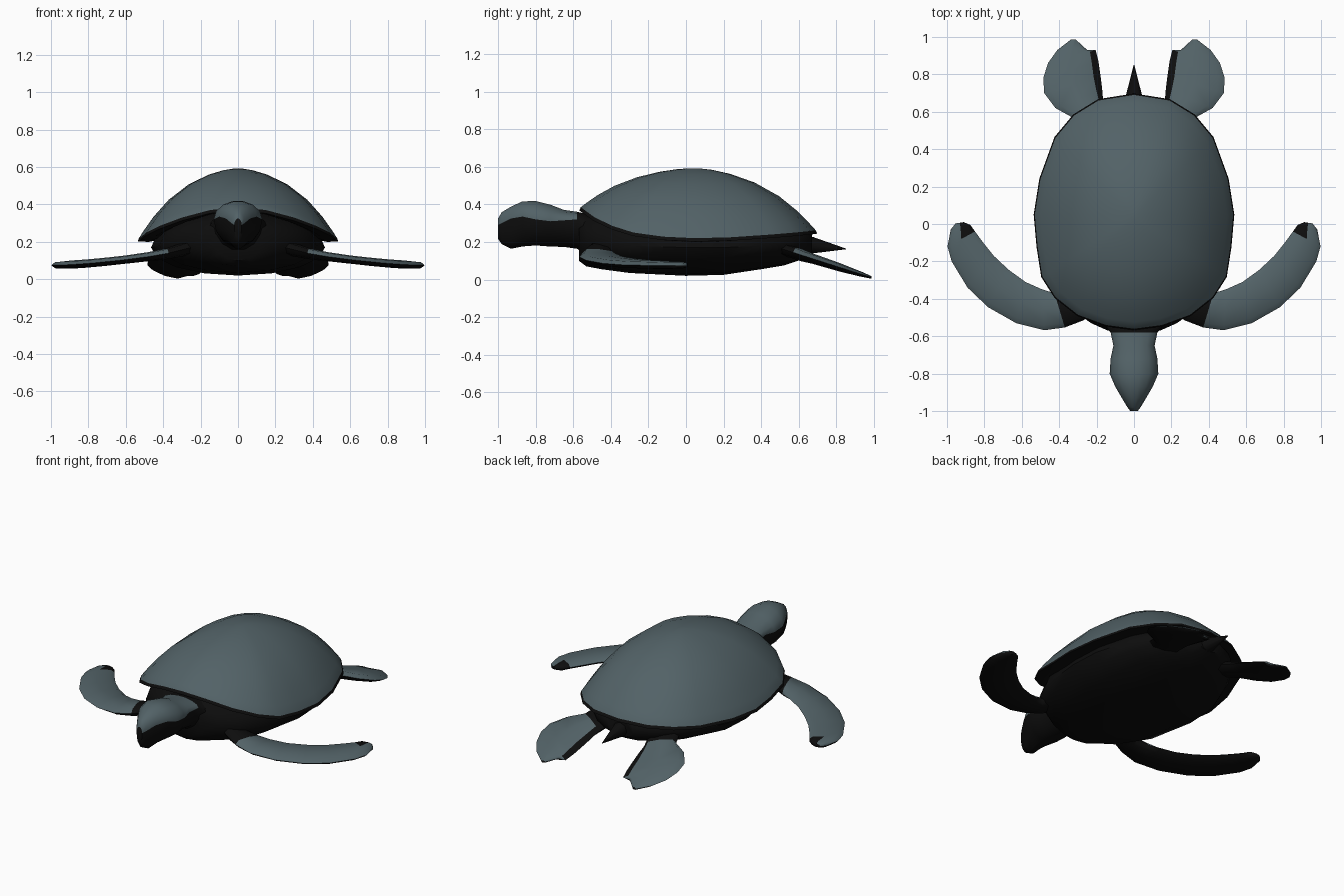
import bpy, bmesh, math

if "Cube" in bpy.data.objects:
    bpy.data.objects.remove(bpy.data.objects["Cube"])


def material(name, rgb):
    m = bpy.data.materials.new(name)
    m.diffuse_color = (*rgb, 1)
    m.use_nodes = True
    m.node_tree.nodes["Principled BSDF"].inputs["Base Color"].default_value = m.diffuse_color
    return m


TEAL = material("slate_teal", (0.085, 0.122, 0.135))
BLACK = material("near_black", (0.004, 0.004, 0.004))


def loft(name, rings, is_black, angle=50, caps=(True, True)):
    """Skin closed rings of points; is_black(centre, normal, band) picks the colour."""
    bm = bmesh.new()
    vs = [[bm.verts.new(p) for p in r] for r in rings]
    band = bm.faces.layers.int.new("band")
    n = len(rings[0])
    for i in range(len(vs) - 1):
        for j in range(n):
            k = (j + 1) % n
            f = bm.faces.new((vs[i][j], vs[i][k], vs[i + 1][k], vs[i + 1][j]))
            f[band] = i
    for ring, wanted, b in ((vs[0], caps[0], 0), (vs[-1], caps[1], len(vs) - 2)):
        if wanted:
            f = bm.faces.new(ring)
            f[band] = b
    bmesh.ops.recalc_face_normals(bm, faces=bm.faces)
    bm.normal_update()
    for f in bm.faces:
        f.material_index = int(is_black(f.calc_center_median(), f.normal, f[band]))
    me = bpy.data.meshes.new(name)
    bm.to_mesh(me)
    bm.free()
    me.materials.append(TEAL)
    me.materials.append(BLACK)
    ob = bpy.data.objects.new(name, me)
    bpy.context.collection.objects.link(ob)
    bpy.ops.object.select_all(action='DESELECT')
    ob.select_set(True)
    bpy.context.view_layer.objects.active = ob
    bpy.ops.object.shade_smooth_by_angle(angle=math.radians(angle))
    return ob


def oval(y, w, bottom, middle, top, n=16):
    """Cross-section across the body with separate upper and lower heights."""
    pts = []
    for i in range(n):
        a = 2 * math.pi * i / n
        s = math.sin(a)
        pts.append((w * math.cos(a), y, middle + s * ((top - middle) if s > 0 else (middle - bottom))))
    return pts


# Shell: half outline of the rim (x, y, z), mirrored, then domed towards the apex
half = [(0, -.56, .385), (.15, -.54, .37), (.30, -.485, .33), (.42, -.39, .285),
        (.49, -.28, .25), (.515, -.12, .228), (.53, .05, .22), (.50, .24, .225),
        (.42, .46, .24), (.32, .58, .25), (.19, .66, .258), (0, .69, .262)]
rim = half + [(-x, y, z) for x, y, z in half[-2:0:-1]]
APEX_Y, APEX_Z = .04, .592
dome = [(.04, 1), (.15, .975), (.3, .91), (.5, .77), (.7, .55), (.85, .31), (.94, .13), (1, 0)]
rings = [[(x * s, APEX_Y + (y - APEX_Y) * s, z + (APEX_Z - z) * h) for x, y, z in rim]
         for s, h in dome]
# Dark lip and underside of the shell
for s, drop in ((1.012, .018), (.9, .02), (.65, -.02)):
    rings.append([(x * s, APEX_Y + (y - APEX_Y) * s, z - drop) for x, y, z in rim])
loft("shell", rings, lambda c, n, b: b >= len(dome) - 1, caps=(True, False))

# Body and belly: y, half width, bottom, middle, top
body = [(-.57, .14, .10, .23, .33), (-.53, .23, .07, .21, .345), (-.45, .34, .055, .2, .36),
        (-.3, .42, .035, .18, .38), (0, .465, .02, .17, .37), (.2, .455, .025, .17, .36),
        (.4, .38, .055, .18, .34), (.52, .31, .075, .19, .31), (.61, .22, .105, .2, .27),
        (.67, .10, .14, .2, .245)]
loft("body", [oval(*r) for r in body], lambda c, n, b: True)

# Head and neck, with a lighter cap on top of the head
head = [(-1, .02, .215, .29, .325), (-.98, .035, .185, .30, .36), (-.93, .065, .16, .325, .39),
        (-.87, .10, .172, .335, .418), (-.8, .13, .178, .32, .42), (-.72, .125, .172, .31, .40),
        (-.65, .11, .17, .315, .372), (-.58, .125, .16, .32, .362), (-.53, .165, .13, .27, .35),
        (-.42, .2, .12, .26, .35)]
loft("head", [oval(*r, n=14) for r in head],
     lambda c, n, b: c.y > -.58 or b > 6 or n.z < .12 and c.z < .30 or c.z < head[b][3] - .012)

# Tail spike
tail = [(.60, .07, .12, .18, .25), (.68, .045, .14, .18, .225), (.85, .002, .161, .163, .165)]
loft("tail", [oval(*r, n=8) for r in tail], lambda c, n, b: True)


def flipper(name, stations, height, thick, is_black):
    """Thin paddle between leading and trailing edge points, built on both sides."""
    section = [(0, 0), (.12, .8), (.5, 1), (.88, .8), (1, 0), (.88, -.8), (.5, -1), (.12, -.8)]
    for side, sx in (("right", 1), ("left", -1)):
        rings = []
        for lx, ly, tx, ty, t in stations:
            ring = []
            for u, v in section:
                x, y = lx + (tx - lx) * u, ly + (ty - ly) * u
                ring.append((sx * x, y, max(.002, height(x, y) + v * t * thick)))
            rings.append(ring)
        loft(f"{name}_{side}", rings, is_black, 60)


def front_height(x, y):
    if x < .45:
        return .12 + (.45 - x) * .25
    return .075 + .05 * max(0, (.98 - x) / .53) ** 1.5


# Front flippers: leading x, y, trailing x, y, relative thickness
front = [(.20, -.46, .24, -.30, 1.8), (.27, -.515, .36, -.40, 1.6), (.37, -.553, .425, -.37, 1.3),
         (.48, -.568, .49, -.35, 1.1), (.63, -.53, .58, -.31, 1), (.78, -.445, .67, -.245, 1),
         (.89, -.34, .75, -.17, 1), (.975, -.20, .81, -.095, 1), (.997, -.12, .85, -.04, .9),
         (.98, -.03, .875, -.005, .8), (.955, .003, .91, .01, .5)]
flipper("front_flipper", front, front_height, .022,
        lambda c, n, b: n.z < .2 or b < 2 or (b >= 8 and abs(c.x) < .935 and c.y > -.08))

# Rear flippers, with a notched tip and a dark inner edge
rear = [(.29, .47, .12, .52, 1.2), (.33, .57, .165, .66, 1.2), (.42, .62, .17, .72, 1),
        (.48, .70, .18, .80, .9), (.485, .78, .19, .87, .8), (.46, .86, .205, .93, .6),
        (.41, .93, .25, .93, .5), (.335, .988, .31, .985, .25)]
flipper("rear_flipper", rear, lambda x, y: .135 - .32 * (y - .6), .028,
        lambda c, n, b: n.z < .2 or b < 1 or abs(c.x) < .215)
